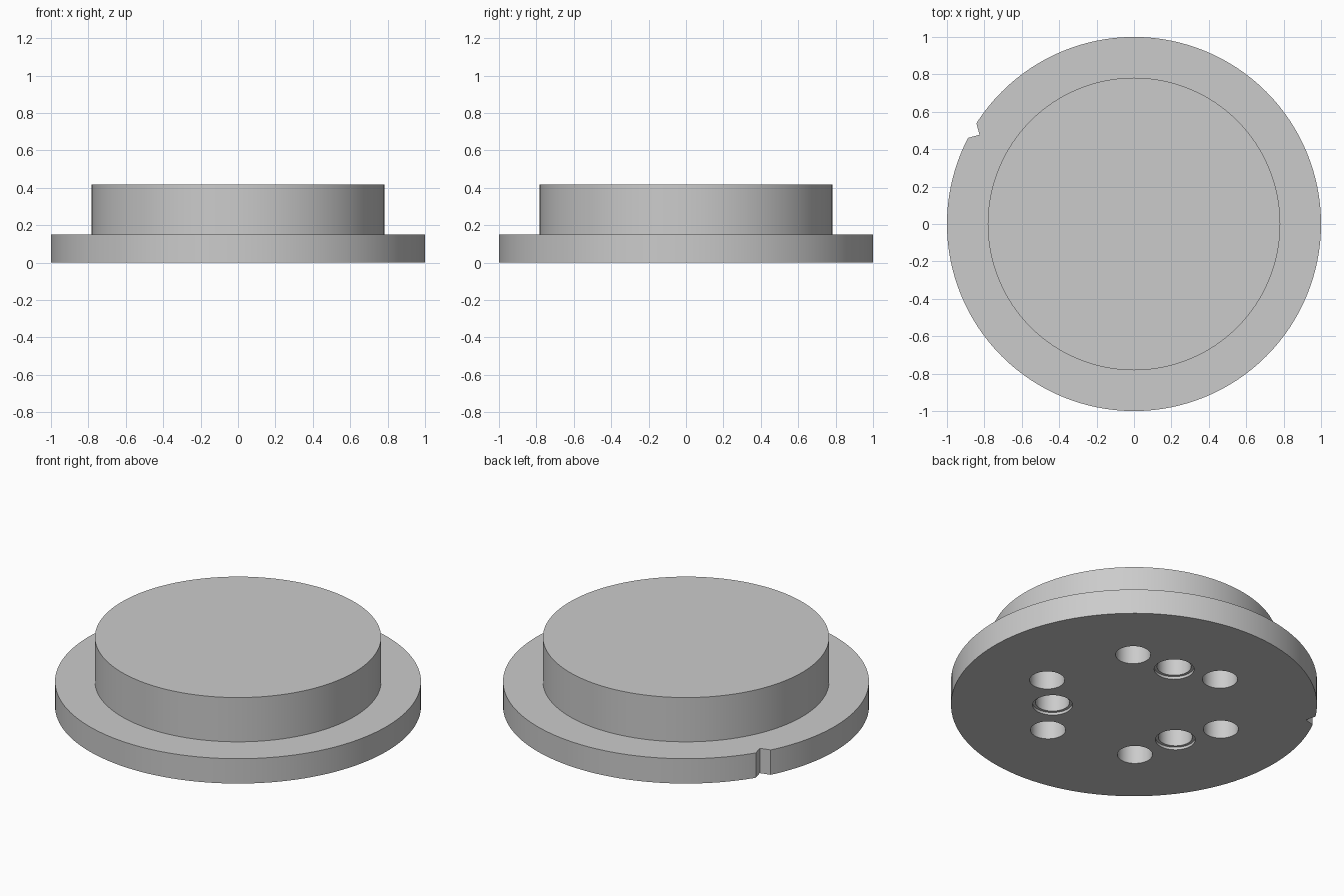
import bpy
import bmesh
from math import radians, cos, sin, pi
from mathutils import Matrix

default = bpy.data.objects.get("Cube")
if default:
    bpy.data.objects.remove(default, do_unlink=True)

GREY = (0.6, 0.6, 0.6, 1.0)
mat = bpy.data.materials.new("plain grey")
mat.use_nodes = True
mat.diffuse_color = GREY
mat.node_tree.nodes["Principled BSDF"].inputs["Base Color"].default_value = GREY


def new_object(name, bm):
    bmesh.ops.recalc_face_normals(bm, faces=bm.faces)
    mesh = bpy.data.meshes.new(name)
    bm.to_mesh(mesh)
    bm.free()
    mesh.materials.append(mat)
    obj = bpy.data.objects.new(name, mesh)
    bpy.context.collection.objects.link(obj)
    return obj


def prism(bm, outline, z0, z1):
    """Closed upright prism over a flat outline."""
    low = [bm.verts.new((x, y, z0)) for x, y in outline]
    high = [bm.verts.new((x, y, z1)) for x, y in outline]
    bm.faces.new(low[::-1])
    bm.faces.new(high)
    n = len(outline)
    for i in range(n):
        j = (i + 1) % n
        bm.faces.new((low[i], low[j], high[j], high[i]))


def stepped_shaft(bm, profile, centre=(0, 0), sides=128):
    """Closed turned solid from (radius, height) pairs, bottom to top."""
    cx, cy = centre
    rings = [[bm.verts.new((cx + r * cos(2 * pi * i / sides),
                            cy + r * sin(2 * pi * i / sides), z))
              for i in range(sides)] for r, z in profile]
    bm.faces.new(rings[0][::-1])
    bm.faces.new(rings[-1])
    for a, b in zip(rings, rings[1:]):
        for i in range(sides):
            j = (i + 1) % sides
            bm.faces.new((a[i], a[j], b[j], b[i]))


def polar(radius, degrees):
    return radius * cos(radians(degrees)), radius * sin(radians(degrees))


# Flange with raised boss
bm = bmesh.new()
stepped_shaft(bm, [(1, 0), (1, 0.15), (0.782, 0.15), (0.782, 0.417)])
body = new_object("flanged_cap", bm)

# Cutters for the underside holes and the rim notch
bm = bmesh.new()
BELOW, DEPTH = -0.1, 0.28
for k in range(6):
    stepped_shaft(bm, [(0.096, BELOW), (0.096, DEPTH)],
                  polar(0.545, 49.5 + 60 * k), 48)
for k in range(3):
    stepped_shaft(bm, [(0.109, BELOW), (0.109, 0.016), (0.093, 0.016), (0.093, DEPTH)],
                  polar(0.445, 79.5 + 120 * k), 48)
ax, ay = polar(0.954, 150)
arms = [polar(0.12, a) for a in (105, 195)]
prism(bm, [(ax, ay), (ax + arms[0][0], ay + arms[0][1]),
           (ax + arms[0][0] + arms[1][0], ay + arms[0][1] + arms[1][1]),
           (ax + arms[1][0], ay + arms[1][1])], BELOW, DEPTH)
cutter = new_object("hole_and_notch_cutter", bm)
cutter.hide_render = True

# Cut, then drop the cutter
cut = body.modifiers.new("cut", "BOOLEAN")
cut.operation = "DIFFERENCE"
cut.solver = "EXACT"
cut.object = cutter
bpy.ops.object.select_all(action="DESELECT")
bpy.context.view_layer.objects.active = body
body.select_set(True)
bpy.ops.object.modifier_apply(modifier=cut.name)
bpy.data.objects.remove(cutter, do_unlink=True)

bpy.ops.object.shade_smooth_by_angle(angle=radians(30))
